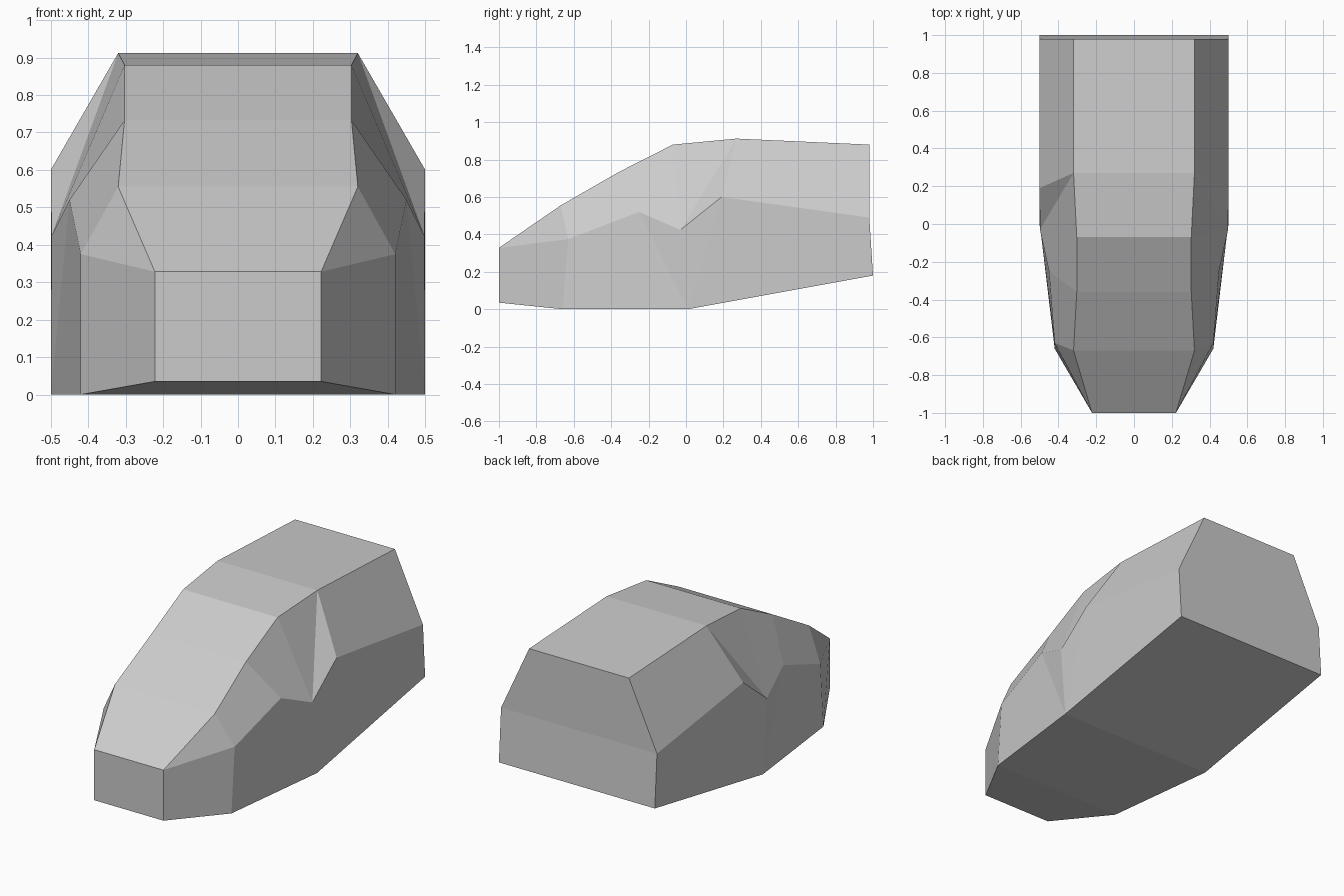
import bpy
import bmesh

if "Cube" in bpy.data.objects:
    bpy.data.objects.remove(bpy.data.objects["Cube"], do_unlink=True)

# One flat grey
grey = bpy.data.materials.new("plain grey")
grey.use_nodes = True
colour = (0.6, 0.6, 0.6, 1)
grey.diffuse_color = colour
grey.node_tree.nodes["Principled BSDF"].inputs["Base Color"].default_value = colour

# Feature lines of one side, front to back, as (x, y, z)
ROOF = [(.222, -1, .328), (.32, -.67, .555), (.303, -.36, .733),
        (.303, -.07, .88), (.32, .27, .912), (.32, .98, .88)]
BELT = [(.42, -.63, .375), (.45, -.25, .52), (.498, -.03, .424),
        (.5, .19, .6), (.5, .98, .49)]
SILL = [(.222, -1, .035), (.42, -.66, 0), (.5, .01, 0), (.5, 1, .18)]

bm = bmesh.new()


def line(points, side):
    return [bm.verts.new((side * x, y, z)) for x, y, z in points]


sides = []
for side in (1, -1):
    roof, belt, sill = (line(p, side) for p in (ROOF, BELT, SILL))
    sides.append((roof, belt, sill))

    # Upper side panels between the belt line and the roof edge
    bm.faces.new((roof[0], belt[0], roof[1]))
    for i in range(4):
        if i == 2:
            bm.faces.new((roof[3], belt[2], roof[4]))
            bm.faces.new((belt[2], belt[3], roof[4]))
        else:
            bm.faces.new((roof[i + 1], belt[i], belt[i + 1], roof[i + 2]))

    # Lower side panels and the front corner
    bm.faces.new((roof[0], sill[0], sill[1], belt[0]))
    bm.faces.new((belt[0], sill[1], sill[2], belt[1]))
    bm.faces.new((belt[1], sill[2], belt[2]))
    bm.faces.new((belt[2], sill[2], belt[3]))
    bm.faces.new((belt[3], sill[2], sill[3], belt[4]))

# Roof, tail, underside and nose: one closed strip across the body
left, right = [roof + [belt[-1]] + sill[::-1] for roof, belt, sill in sides]
for i in range(len(left)):
    j = (i + 1) % len(left)
    bm.faces.new((left[i], right[i], right[j], left[j]))

bmesh.ops.recalc_face_normals(bm, faces=bm.faces[:])
mesh = bpy.data.meshes.new("body_shell")
bm.to_mesh(mesh)
bm.free()
mesh.materials.append(grey)
body = bpy.data.objects.new("body_shell", mesh)
bpy.context.collection.objects.link(body)
